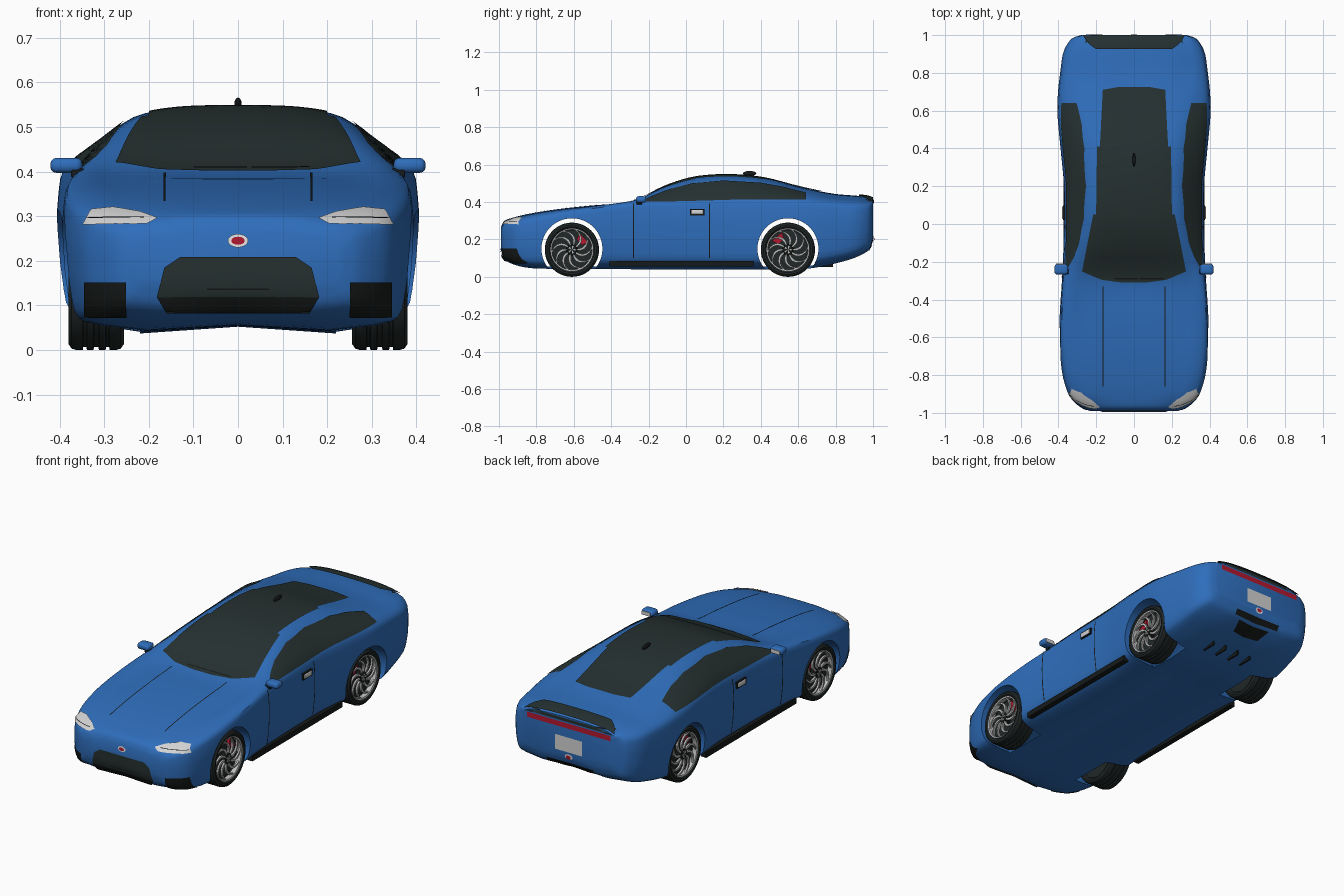
import bpy, bmesh, math
from math import cos, sin, pi, radians
from mathutils import Vector, Matrix
from mathutils.bvhtree import BVHTree

cube = bpy.data.objects.get("Cube")
if cube:
    bpy.data.objects.remove(cube, do_unlink=True)


def material(name, *rgb):
    m = bpy.data.materials.new(name)
    m.use_nodes = True
    m.diffuse_color = (*rgb, 1)
    m.node_tree.nodes["Principled BSDF"].inputs["Base Color"].default_value = (*rgb, 1)
    return m


BLUE = material("blue paint", .028, .155, .5)
GLASS = material("dark glass", .019, .03, .03)
BLACK = material("black trim", .008, .01, .01)
TYRE = material("tyre rubber", .015, .02, .02)
LIGHT = material("lamp grey", .65, .65, .65)
SILVER = material("rim silver", .5, .5, .5)
WHITE = material("white", .85, .85, .85)
RED = material("red", .45, .01, .03)


def finish(name, bm, mat, normals=True):
    if normals:
        bmesh.ops.recalc_face_normals(bm, faces=bm.faces)
    me = bpy.data.meshes.new(name)
    bm.to_mesh(me)
    bm.free()
    me.materials.append(mat)
    ob = bpy.data.objects.new(name, me)
    bpy.context.collection.objects.link(ob)
    return ob


def shade(ob, angle=35):
    bpy.ops.object.select_all(action='DESELECT')
    ob.select_set(True)
    bpy.context.view_layer.objects.active = ob
    bpy.ops.object.shade_smooth_by_angle(angle=radians(angle))


def smooth(points, n):
    """Curve through points, n steps per span."""
    p = [Vector(q) for q in points]
    d = [(b - a).length for a, b in zip(p, p[1:])]
    v = [(b - a) / l for a, b, l in zip(p, p[1:], d)]
    tan = [v[0]]
    for i in range(1, len(v)):
        tan.append((v[i - 1] * d[i] + v[i] * d[i - 1]) / (d[i] + d[i - 1]))
    tan.append(v[-1])
    out = []
    for i, l in enumerate(d):
        for k in range(n):
            t = k / n
            h = t * t * (3 - 2 * t)
            out.append(p[i] * (1 - h) + p[i + 1] * h
                       + tan[i] * (l * t * (1 - t) ** 2) - tan[i + 1] * (l * t * t * (1 - t)))
    return out + [p[-1]]


# Body stations: y, half width, floor, shoulder height, roof edge x, roof edge z, crown z
STATIONS = [
    (-.99, .23, .15, .23, .15, .26, .265), (-.97, .28, .1, .26, .2, .287, .3),
    (-.92, .335, .075, .285, .22, .312, .318), (-.85, .365, .06, .305, .25, .33, .335),
    (-.7, .39, .055, .335, .27, .355, .36), (-.5, .393, .055, .365, .28, .375, .382),
    (-.29, .38, .055, .39, .29, .405, .402), (-.1, .372, .055, .397, .262, .475, .49),
    (.03, .37, .055, .4, .24, .51, .53), (.2, .37, .055, .405, .235, .522, .546),
    (.4, .388, .055, .408, .24, .51, .532), (.62, .405, .055, .4, .27, .46, .478),
    (.8, .39, .085, .385, .29, .42, .443), (.93, .365, .125, .375, .28, .41, .432),
    (.98, .33, .155, .372, .27, .4, .425), (1, .28, .2, .365, .26, .393, .415)]


def section(w, zb, zs, wr, zr, zt):
    h, sx = zs - zb, .97 * w
    half = [(0, zb), (.8 * w, zb), (.93 * w, zb + .06 * h), (.985 * w, zb + .3 * h),
            (w, zb + .55 * h), (.995 * w, zs - .15 * h), (sx, zs),
            ((sx + wr) / 2 + .005, (zs + zr) / 2 + .007), (wr, zr),
            (.65 * wr, zr + .75 * (zt - zr)), (.3 * wr, zr + .96 * (zt - zr)), (0, zt)]
    half = smooth(half, 3)
    return [(p.x, p.y) for p in half] + [(-p.x, p.y) for p in half[-2:0:-1]]


bm = bmesh.new()
rings = [[bm.verts.new((x, s[0], z)) for x, z in section(*s[1:])] for s in smooth(STATIONS, 4)]
for a, b in zip(rings, rings[1:]):
    for j in range(len(a)):
        k = (j + 1) % len(a)
        bm.faces.new((a[j], a[k], b[k], b[j]))
bm.faces.new(rings[0])
bm.faces.new(rings[-1])
bmesh.ops.recalc_face_normals(bm, faces=bm.faces)
SKIN = BVHTree.FromBMesh(bm)
body = finish("body", bm, BLUE)

# Wheel arches: cut pockets, then open their inner ends so the body is a shell
AXLES, ARCH, INNER = {"front": -.61, "rear": .545}, .163, .22
bm = bmesh.new()
for y in AXLES.values():
    for s in (1, -1):
        m = Matrix.Translation((s * (INNER + .15), y, .15)) @ Matrix.Rotation(pi / 2, 4, 'Y')
        bmesh.ops.create_cone(bm, cap_ends=True, segments=64, radius1=ARCH, radius2=ARCH,
                              depth=.3, matrix=m)
cutter = finish("arch_cutter", bm, BLUE)
cutter.hide_render = True
mod = body.modifiers.new("arches", 'BOOLEAN')
mod.operation, mod.solver, mod.object = 'DIFFERENCE', 'EXACT', cutter
bpy.context.view_layer.objects.active = body
bpy.ops.object.modifier_apply(modifier=mod.name)
bpy.data.objects.remove(cutter, do_unlink=True)
bm = bmesh.new()
bm.from_mesh(body.data)
caps = [f for f in bm.faces if all(abs(abs(v.co.x) - INNER) < 1e-4 for v in f.verts)]
bmesh.ops.delete(bm, geom=caps, context='FACES')
bm.to_mesh(body.data)
bm.free()
shade(body)


def plate(name, outline, axis, side, mat, lift=.004, step=.02):
    """Thin panel: a flat outline projected along an axis onto the body."""
    u, v = [i for i in range(3) if i != axis]
    bm = bmesh.new()
    for p in outline:
        co = Vector((0, 0, 0))
        co[axis], co[u], co[v] = 2 * side, p[0], p[1]
        bm.verts.new(co)
    face = bm.faces.new(bm.verts)
    face.normal_update()
    if face.normal[axis] * side < 0:
        face.normal_flip()
    for i, c in ((u, 0), (v, 1)):
        lo, hi = min(p[c] for p in outline), max(p[c] for p in outline)
        n = max(1, round((hi - lo) / step))
        no = Vector([float(k == i) for k in range(3)])
        for k in range(1, n):
            bmesh.ops.bisect_plane(bm, geom=bm.verts[:] + bm.edges[:] + bm.faces[:],
                                   plane_co=no * (lo + (hi - lo) * k / n), plane_no=no)
    bmesh.ops.triangulate(bm, faces=bm.faces)
    ray = Vector([-side * float(k == axis) for k in range(3)])
    lost = []
    for vert in bm.verts:
        hit, normal, *_ = SKIN.ray_cast(vert.co, ray)
        if hit:
            vert.co = hit + normal * lift
        else:
            lost.append(vert)
    bmesh.ops.delete(bm, geom=lost, context='VERTS')
    shade(finish(name, bm, mat, False))


def rect(u0, u1, v0, v1):
    return [(u0, v0), (u1, v0), (u1, v1), (u0, v1)]


def both(right):
    """Outline closed by its mirror image in x."""
    return right + [(-x, z) for x, z in reversed(right)]


def oval(z, a, b):
    return [(a * cos(k * pi / 12), z + b * sin(k * pi / 12)) for k in range(24)]


def box(name, loc, size, mat, bevel=0):
    bm = bmesh.new()
    bmesh.ops.create_cube(bm, size=1, matrix=Matrix.Translation(loc) @ Matrix.Diagonal((*size, 1)))
    if bevel:
        bmesh.ops.bevel(bm, geom=bm.edges[:], offset=bevel, segments=3, affect='EDGES', profile=.5)
    shade(finish(name, bm, mat), 40)


# Glass roof, spoiler and wipers
plate("windscreen_and_roof", both([(.06, -.31), (.17, -.295), (.275, -.25), (.215, .05), (.2, .05),
      (.195, .41), (.18, .41), (.165, .71), (.08, .725)]), 2, 1, GLASS)
plate("spoiler", both([(.2, .925), (.235, .95), (.27, .995)]), 2, 1, GLASS, .009)
for s in (1, -1):
    plate("wiper", rect(-.1 + .13 * (s > 0), .02 + .14 * (s > 0), -.292, -.284), 2, 1, BLACK, .008)

# Front end
plate("grille", both([(.13, .208), (.165, .185), (.182, .12), (.16, .085)]), 1, -1, GLASS)
plate("lower_grille", both([(.182, .12), (.16, .09)]), 1, -1, BLACK, .007)
plate("grille_bar", rect(-.07, .07, .137, .14), 1, -1, BLACK, .007)

# Rear end
plate("spoiler_edge", rect(-.255, .255, .393, .41), 1, 1, GLASS)
plate("tail_light", rect(-.25, .25, .358, .386), 1, 1, RED)
plate("number_plate", rect(-.08, .08, .23, .31), 1, 1, LIGHT)
plate("rear_vent", rect(-.14, .14, .145, .17), 1, 1, BLACK)
plate("rear_lower_vent", both([(.1, .135), (.08, .105)]), 1, 1, BLACK)
for name, side, z in (("front_badge", -1, .245), ("rear_badge", 1, .205)):
    plate(name, oval(z, .023, .015), 1, side, WHITE)
    plate(name + "_centre", oval(z, .015, .009), 1, side, RED, .007)
for k in range(4):
    box("diffuser_fin", (.08 * k - .12, .745, .066), (.008, .08, .026), BLACK)

# Paired details
WINDOW = [(-.25, .398), (-.18, .43), (-.1, .462), (.03, .497), (.2, .512), (.4, .5),
          (.52, .478), (.64, .447), (.64, .41), (.3, .412), (0, .403)]
LAMP = [(.345, .28), (.328, .312), (.28, .317), (.22, .307), (.18, .293), (.205, .28)]
for s, tag in ((1, "left"), (-1, "right")):
    plate(tag + "_side_window", WINDOW, 0, s, GLASS)
    plate(tag + "_headlight", [(s * x, z) for x, z in LAMP], 1, -1, LIGHT, .005, .012)
    plate(tag + "_headlight_line", rect(s * .21, s * .335, .291, .293), 1, -1, BLACK, .008)
    plate(tag + "_front_vent", rect(s * .25, s * .342, .075, .152), 1, -1, BLACK)
    plate(tag + "_bonnet_line", rect(s * .162, s * .167, -.86, -.33), 2, 1, BLACK, .003)
    for y in (-.28, .125):
        plate(tag + "_door_line", rect(y - .003, y + .003, .1, .39), 0, s, BLACK, .003)
    box(tag + "_skirt", (s * .358, -.025, .07), (.03, .77, .03), BLACK)
    box(tag + "_door_handle", (s * .37, .06, .346), (.014, .078, .034), BLACK)
    box(tag + "_door_handle_grip", (s * .373, .06, .346), (.016, .066, .024), LIGHT, .004)
    box(tag + "_mirror", (s * .385, -.24, .414), (.072, .055, .034), BLUE, .014)
    box(tag + "_mirror_glass", (s * .387, -.212, .414), (.05, .004, .02), LIGHT)
    box(tag + "_mirror_stalk", (s * .36, -.25, .397), (.03, .03, .02), BLACK, .004)

bm = bmesh.new()
bmesh.ops.create_uvsphere(bm, u_segments=16, v_segments=10, radius=1, matrix=Matrix.Translation(
    (0, .34, .553)) @ Matrix.Diagonal((.008, .036, .013, 1)))
shade(finish("antenna", bm, BLACK))


# Wheels
def lathe(name, profile, mat, place, seg=48):
    """Spin (x, radius) points round the wheel axle."""
    bm = bmesh.new()
    rows = [[bm.verts.new(place(x, r, 2 * pi * k / seg)) for k in range(seg)] for x, r in profile]
    for a, b in zip(rows, rows[1:]):
        for k in range(seg):
            bm.faces.new((a[k], a[k - 1], b[k - 1], b[k]))
    if profile[0] != profile[-1]:
        bm.faces.new(rows[0])
        bm.faces.new(rows[-1])
    shade(finish(name, bm, mat))


def blades(name, count, path, mat, place, x0, x1):
    """Repeat a flat blade, path(t) gives radius, angle and half width angle."""
    bm = bmesh.new()
    for c in range(count):
        prev = None
        for k in range(7):
            r, a, w = path(k / 6)
            a += 2 * pi * c / count
            row = [bm.verts.new(place(x, r, a + e)) for x, e in ((x0, -w), (x1, -w), (x1, w), (x0, w))]
            if prev:
                for j in range(4):
                    bm.faces.new((prev[j - 1], prev[j], row[j], row[j - 1]))
            else:
                bm.faces.new(row)
            prev = row
        bm.faces.new(prev)
    shade(finish(name, bm, mat))


HALF = [(.05, .112), (.061, .122), (.062, .132), (.055, .142), (.045, .145), (.03, .145), (.029, .138),
        (.022, .138), (.021, .145), (.006, .145), (.005, .138)]
TREAD = HALF + [(-x, r) for x, r in reversed(HALF)] + HALF[:1]
for end, y in AXLES.items():
    for s, tag in ((1, "left"), (-1, "right")):
        def place(x, r, a):
            return (s * (.318 + x), y + r * cos(a), .145 + r * sin(a))
        name = f"{end}_{tag}_"
        lift = radians(45 if end == "front" else 130)
        lathe(name + "tyre", TREAD, TYRE, place)
        lathe(name + "rim", [(.03, .106), (.054, .108), (.056, .114), (.03, .114), (.03, .106)], SILVER, place)
        lathe(name + "brake_disc", [(-.05, .112), (.02, .112)], TYRE, place)
        lathe(name + "hub", [(.02, .03), (.05, .028), (.052, .022)], BLACK, place, 24)
        blades(name + "spokes", 10, lambda t: (.026 + .083 * t, .75 * t * t, .16 - .11 * t),
               SILVER, place, .04, .05)
        blades(name + "hub_star", 5, lambda t: (.002 + .018 * t, 0, .25), SILVER, place, .05, .055)
        blades(name + "caliper", 1, lambda t: (.06 + .038 * t, lift, .36), RED, place, .02, .034)
